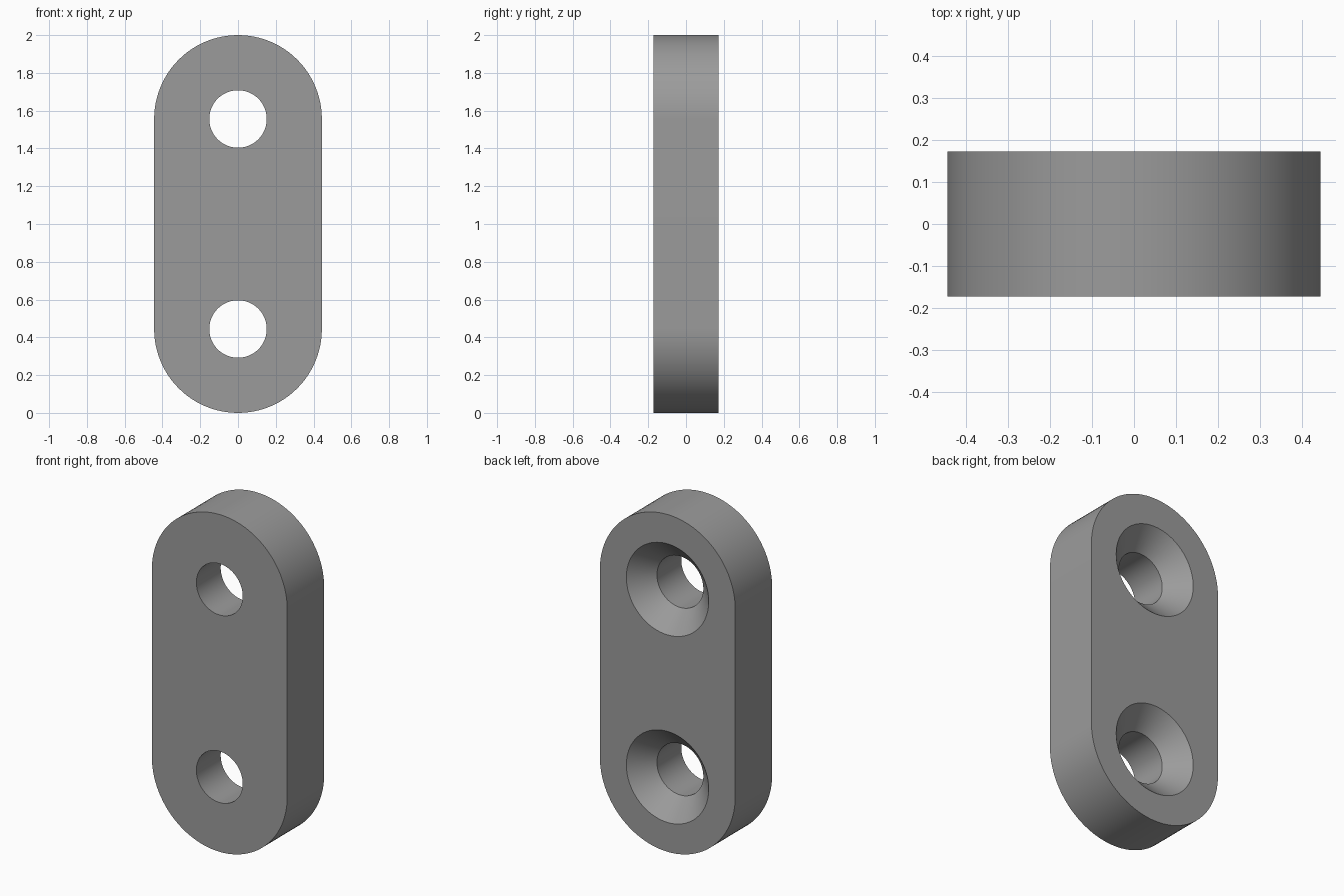
import bpy, bmesh, math

if "Cube" in bpy.data.objects:
    bpy.data.objects.remove(bpy.data.objects["Cube"])

R, HALF_T = 0.444, 0.173        # end radius, half thickness
HOLE_R, SINK_R = 0.152, 0.27    # bore and countersink radii
CENTRES = (R, 2 - R)            # heights of the two holes
SEG = 96

grey = bpy.data.materials.new("grey")
grey.diffuse_color = (0.33, 0.33, 0.33, 1)
grey.use_nodes = True
grey.node_tree.nodes["Principled BSDF"].inputs["Base Color"].default_value = grey.diffuse_color


def make_object(name, bm):
    bmesh.ops.recalc_face_normals(bm, faces=bm.faces)
    mesh = bpy.data.meshes.new(name)
    bm.to_mesh(mesh)
    bm.free()
    mesh.materials.append(grey)
    obj = bpy.data.objects.new(name, mesh)
    bpy.context.collection.objects.link(obj)
    return obj


def loft(name, rings):
    """Join closed rings of equal length and cap both ends."""
    bm = bmesh.new()
    loops = [[bm.verts.new(p) for p in ring] for ring in rings]
    n = len(loops[0])
    for a, b in zip(loops, loops[1:]):
        for i in range(n):
            j = (i + 1) % n
            bm.faces.new((a[i], a[j], b[j], b[i]))
    bm.faces.new(loops[0])
    bm.faces.new(loops[-1])
    return make_object(name, bm)


def circle(r, y, z):
    return [(r * math.cos(2 * math.pi * i / SEG), y,
             z + r * math.sin(2 * math.pi * i / SEG)) for i in range(SEG)]


def stadium(y):
    half = SEG // 2
    return [(R * math.cos(math.pi * i / half), y, CENTRES[1] + R * math.sin(math.pi * i / half))
            for i in range(half + 1)] + \
           [(-R * math.cos(math.pi * i / half), y, CENTRES[0] - R * math.sin(math.pi * i / half))
            for i in range(half + 1)]


# Round-ended plate
plate = loft("mounting_plate", [stadium(-HALF_T), stadium(HALF_T)])

# Bored holes, countersunk at 45 degrees from the back
E = 0.02
for z in CENTRES:
    cutter = loft("countersunk_hole_cutter", [
        circle(HOLE_R, -HALF_T - E, z),
        circle(HOLE_R, HALF_T - (SINK_R - HOLE_R), z),
        circle(SINK_R + E, HALF_T + E, z)])
    cutter.hide_render = True
    cutter.hide_set(True)
    cut = plate.modifiers.new("hole", 'BOOLEAN')
    cut.operation = 'DIFFERENCE'
    cut.solver = 'EXACT'
    cut.object = cutter

# Apply the cuts, then smooth the curved walls
bpy.context.view_layer.objects.active = plate
plate.select_set(True)
for mod in list(plate.modifiers):
    bpy.ops.object.modifier_apply(modifier=mod.name)
bpy.ops.object.shade_smooth_by_angle(angle=math.radians(30))
for obj in list(bpy.data.objects):
    if obj is not plate and obj.name.startswith("countersunk_hole_cutter"):
        bpy.data.objects.remove(obj)
